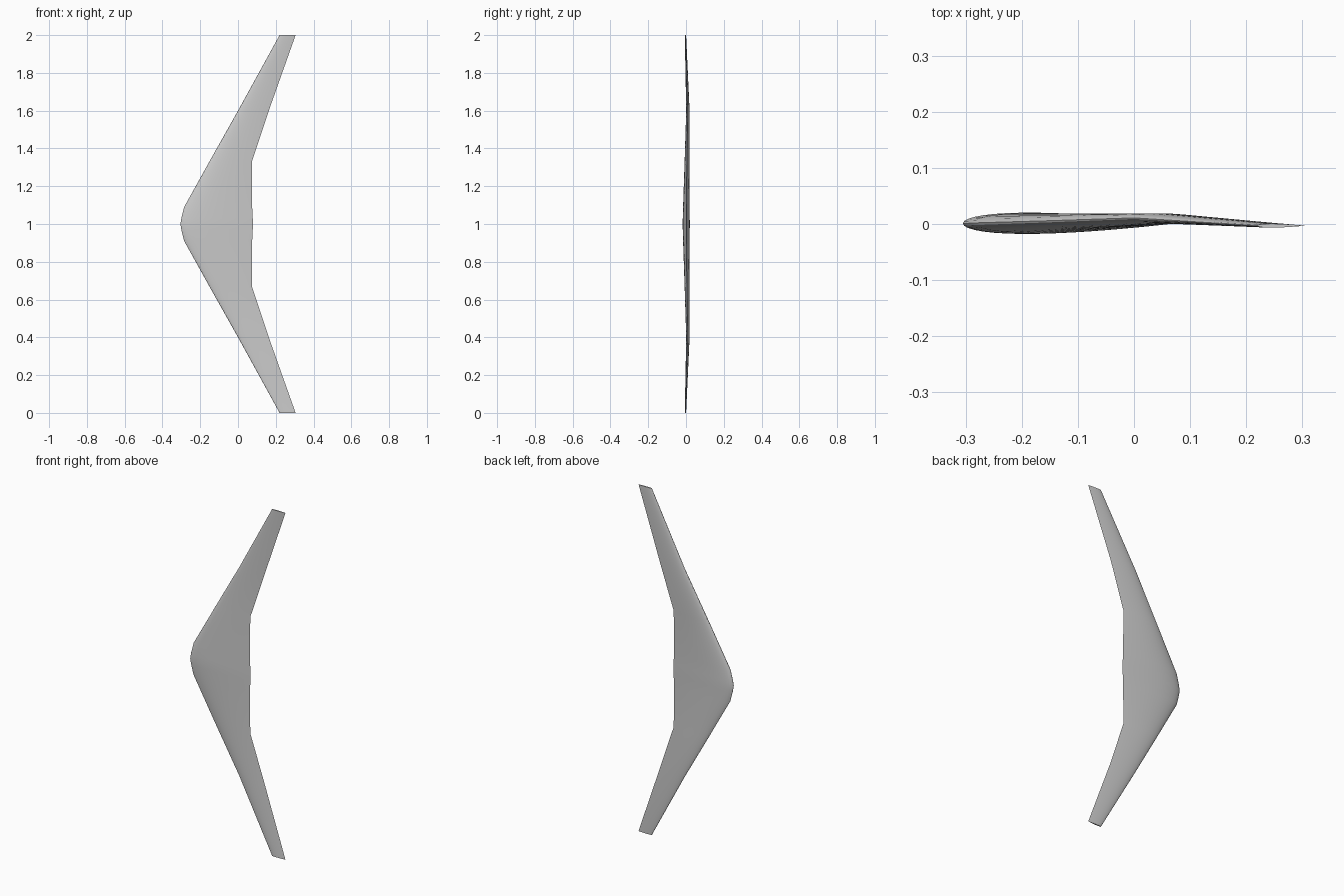
import bpy, bmesh, math

if "Cube" in bpy.data.objects:
    bpy.data.objects.remove(bpy.data.objects["Cube"])

# Span stations: distance from centre, leading x, trailing x, leading y, trailing y, thickness
STATIONS = [
    (0.00, -0.305, 0.080, 0.001, 0.002, 0.038),
    (0.03, -0.300, 0.078, 0.001, 0.002, 0.037),
    (0.09, -0.285, 0.075, 0.002, 0.002, 0.035),
    (0.335, -0.149, 0.075, 0.006, 0.005, 0.026),
    (0.60, 0.000, 0.163, 0.011, 0.008, 0.018),
    (1.00, 0.220, 0.305, -0.003, -0.003, 0.007),
]
N = 20  # points per airfoil side


def half_thickness(t):
    # symmetric airfoil, closed trailing edge, unit full thickness
    return 5 * (0.2969 * math.sqrt(t) - 0.126 * t - 0.3516 * t**2
                + 0.2843 * t**3 - 0.1036 * t**4)


def section(bm, s, x0, x1, y0, y1, th):
    ring = []
    for i in range(2 * N):
        t = (1 + math.cos(math.pi * i / N)) / 2
        side = 1 if i < N else -1
        y = y0 + (y1 - y0) * t + side * th * half_thickness(t)
        ring.append(bm.verts.new((x0 + (x1 - x0) * t, y, s)))
    return ring


# Loft half of the wing and close its tip
bm = bmesh.new()
rings = [section(bm, *st) for st in STATIONS]
for a, b in zip(rings, rings[1:]):
    for i in range(2 * N):
        j = (i + 1) % (2 * N)
        bm.faces.new((a[i], a[j], b[j], b[i]))
bm.faces.new(rings[-1])
bmesh.ops.recalc_face_normals(bm, faces=bm.faces)
# open root: make sure the tip cap points outward
bm.faces.ensure_lookup_table()
if bm.faces[-1].normal.z < 0:
    bmesh.ops.reverse_faces(bm, faces=bm.faces)
mesh = bpy.data.meshes.new("flying_wing")
bm.to_mesh(mesh)
bm.free()

wing = bpy.data.objects.new("flying_wing", mesh)
bpy.context.collection.objects.link(wing)
wing.location.z = 1
bpy.context.view_layer.objects.active = wing
wing.select_set(True)
bpy.ops.object.shade_smooth_by_angle(angle=math.radians(30))

# Mirror to the other half across the centre plane
mirror = wing.modifiers.new("mirror", 'MIRROR')
mirror.use_axis = (False, False, True)
mirror.merge_threshold = 0.0005
